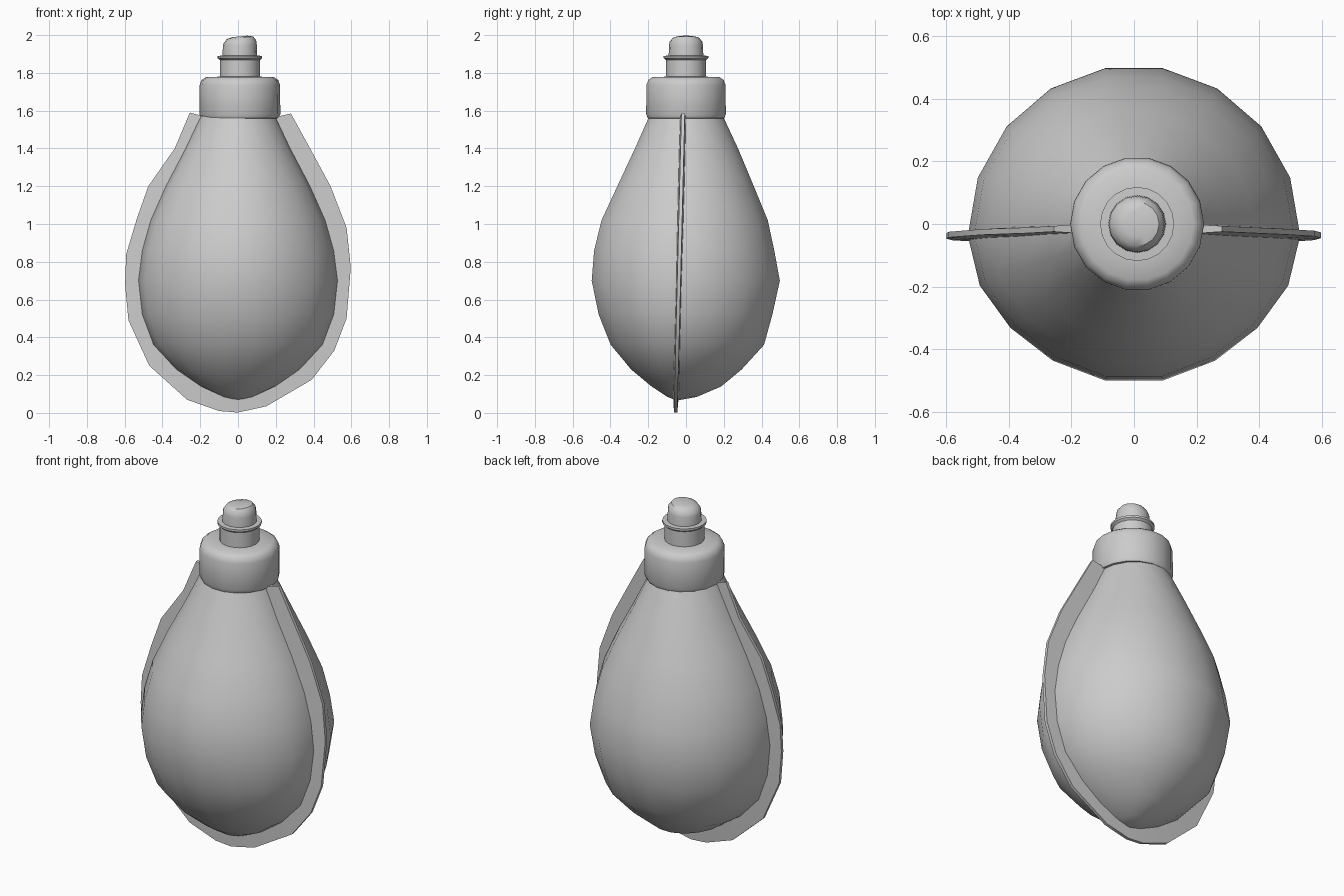
import bpy, bmesh, math
from mathutils import Vector

if "Cube" in bpy.data.objects:
    bpy.data.objects.remove(bpy.data.objects["Cube"])


def make_object(name, bm, angle=40):
    bmesh.ops.recalc_face_normals(bm, faces=bm.faces)
    me = bpy.data.meshes.new(name)
    bm.to_mesh(me)
    bm.free()
    ob = bpy.data.objects.new(name, me)
    bpy.context.collection.objects.link(ob)
    bpy.ops.object.select_all(action='DESELECT')
    bpy.context.view_layer.objects.active = ob
    ob.select_set(True)
    bpy.ops.object.shade_smooth_by_angle(angle=math.radians(angle))
    return ob


def bridge(bm, a, b):
    n = len(a)
    for i in range(n):
        bm.faces.new((a[i], a[(i + 1) % n], b[(i + 1) % n], b[i]))


def lathe(name, profile, sides, tilt=0.0):
    # Turned part; tilt slopes its highest points sideways
    bm = bmesh.new()
    top = max(z for r, z in profile)
    rings = []
    for r, z in profile:
        ring = []
        for i in range(sides):
            a = 2 * math.pi * i / sides
            x, y = r * math.cos(a), r * math.sin(a)
            dz = tilt * (x - 0.07) if z > top - 0.05 else 0
            ring.append(bm.verts.new((x + 0.01, y, z + dz)))
        rings.append(ring)
    for a, b in zip(rings, rings[1:]):
        bridge(bm, a, b)
    bm.faces.new(rings[0])
    bm.faces.new(rings[-1])
    return make_object(name, bm)


def seam_y(z):
    return -0.055 + 0.025 * z


# Pouch body: z, half width, front depth, back depth
levels = [(1.60, 0.185, -0.185, 0.185), (1.40, 0.28, -0.275, 0.28),
          (1.20, 0.385, -0.37, 0.365), (1.02, 0.465, -0.455, 0.44),
          (0.86, 0.51, -0.495, 0.475), (0.70, 0.53, -0.508, 0.505),
          (0.52, 0.51, -0.47, 0.465), (0.36, 0.45, -0.405, 0.42),
          (0.23, 0.33, -0.295, 0.30), (0.14, 0.20, -0.185, 0.19),
          (0.085, 0.08, -0.10, 0.06)]
SIDES = 18
bm = bmesh.new()
rings = []
for z, w, front, back in levels:
    ring = []
    for i in range(SIDES):
        a = 2 * math.pi * i / SIDES
        s, c = math.sin(a), math.cos(a)
        y0 = seam_y(z)
        depth = (back - y0) if s > 0 else (y0 - front)
        k = 1 - 0.03 * math.sin(2 * a) ** 2 if s < 0 else 1
        ring.append(bm.verts.new((w * c * k, y0 + depth * s * k, z)))
    rings.append(ring)
for a, b in zip(rings, rings[1:]):
    bridge(bm, a, b)
tip = bm.verts.new((0, -0.05, 0.065))
for i in range(SIDES):
    bm.faces.new((rings[-1][i], rings[-1][(i + 1) % SIDES], tip))
make_object("pouch_body", bm, 60)

# Flat welded seam running around the pouch
outline = [(0.28, 1.585), (0.39, 1.385), (0.49, 1.2), (0.575, 0.98), (0.597, 0.77),
           (0.575, 0.5), (0.51, 0.33), (0.39, 0.175), (0.15, 0.035), (0, 0.002),
           (-0.1, 0.01), (-0.27, 0.07), (-0.47, 0.25), (-0.58, 0.49), (-0.598, 0.68),
           (-0.592, 0.84), (-0.535, 1.03), (-0.475, 1.2), (-0.335, 1.4), (-0.255, 1.59)]
bm = bmesh.new()
loops = []
for x, z in outline:
    p = Vector((x, z))
    q = p + (Vector((0, max(z, 0.55))) - p).normalized() * 0.11
    if z > 1.5:
        q.y = 1.56
    loops.append([bm.verts.new((v.x, seam_y(v.y) + d, v.y))
                  for v, d in ((p, -0.009), (p, 0.009), (q, 0.016), (q, -0.016))])
for a, b in zip(loops, loops[1:]):
    bridge(bm, a, b)
bm.faces.new(loops[0])
bm.faces.new(loops[-1])
make_object("side_seam", bm)

# Screw collar
lathe("collar", [(0.17, 1.558), (0.205, 1.56), (0.214, 1.58), (0.213, 1.735),
                 (0.203, 1.762), (0.18, 1.778), (0.1, 1.78)], 18)

# Spout stem with thin rim
lathe("spout_stem", [(0.106, 1.77), (0.106, 1.868), (0.118, 1.878),
                     (0.118, 1.89), (0.085, 1.892)], 20)

# Rounded spout tip with slightly slanted top
lathe("spout_tip", [(0.092, 1.885), (0.09, 1.945), (0.086, 1.972),
                    (0.07, 1.993), (0.04, 2.0)], 16, 0.1)
